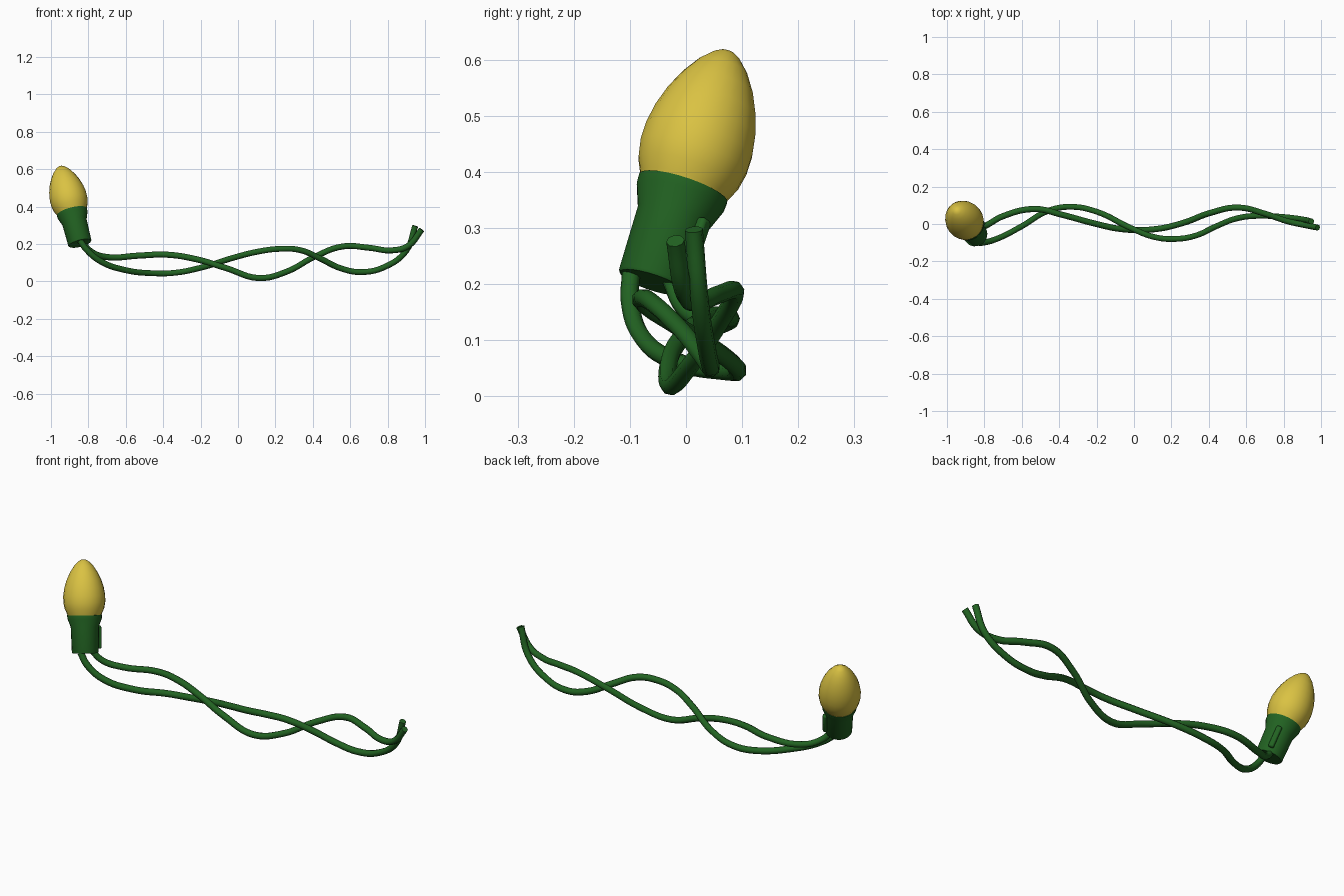
import bpy, math
from mathutils import Vector, Matrix

if "Cube" in bpy.data.objects:
    bpy.data.objects.remove(bpy.data.objects["Cube"])

def material(name, color):
    m = bpy.data.materials.new(name)
    m.diffuse_color = color
    m.use_nodes = True
    m.node_tree.nodes["Principled BSDF"].inputs["Base Color"].default_value = m.diffuse_color
    return m

GREEN = material("green_plastic", (0.016, 0.125, 0.016, 1))
YELLOW = material("yellow_glass", (0.70, 0.54, 0.055, 1))

# Shared tilted axis of socket and bulb
BASE = Vector((-0.845, -0.06, 0.203))
TIP = Vector((-0.95, 0.075, 0.615))
AXIS = (TIP - BASE).normalized()
SIDE = Vector((0.6, 0.8, 0))
SIDE = (SIDE - AXIS * SIDE.dot(AXIS)).normalized()
FRAME = Matrix.Translation(BASE) @ Matrix((SIDE, AXIS.cross(SIDE), AXIS)).transposed().to_4x4()

def finish(obj, mat, angle=40):
    obj.data.materials.clear()
    obj.data.materials.append(mat)
    bpy.ops.object.select_all(action='DESELECT')
    obj.select_set(True)
    bpy.context.view_layer.objects.active = obj
    bpy.ops.object.shade_smooth_by_angle(angle=math.radians(angle))

def lathe(name, profile, mat, sides=24, angle=40):
    """Revolve (radius, height) points; zero radius makes a pole."""
    verts, faces, rings = [], [], []
    for r, h in profile:
        n = 1 if r == 0 else sides
        rings.append(range(len(verts), len(verts) + n))
        verts += [(r * math.cos(math.tau * i / sides), r * math.sin(math.tau * i / sides), h)
                  for i in range(n)]
    for a, b in zip(rings, rings[1:]):
        for i in range(sides):
            j = (i + 1) % sides
            quad = [a[i % len(a)], a[j % len(a)], b[j % len(b)], b[i % len(b)]]
            faces.append(list(dict.fromkeys(quad)))
    me = bpy.data.meshes.new(name)
    me.from_pydata(verts, [], faces)
    obj = bpy.data.objects.new(name, me)
    bpy.context.collection.objects.link(obj)
    obj.matrix_world = FRAME
    finish(obj, mat, angle)

# Socket with flared rim
lathe("socket", [(0, 0), (0.061, 0), (0.064, 0.005), (0.067, 0.125), (0.082, 0.165),
                 (0.083, 0.182), (0.07, 0.185), (0, 0.185)], GREEN)

# Pointed bulb
lathe("bulb", [(0, 0.17), (0.076, 0.17), (0.083, 0.188), (0.094, 0.212), (0.1, 0.243),
               (0.1, 0.275), (0.094, 0.312), (0.083, 0.348), (0.066, 0.385),
               (0.045, 0.417), (0.024, 0.438), (0.012, 0.445), (0, 0.447)], YELLOW, angle=60)

# Clip rib along the side of the socket
bpy.ops.mesh.primitive_cube_add(size=1)
rib = bpy.context.object
rib.name = "socket_rib"
rib.matrix_world = FRAME @ Matrix.Translation((0.068, 0, 0.075)) @ Matrix.Diagonal((0.024, 0.026, 0.11, 1))
bpy.ops.object.transform_apply(location=True, rotation=True, scale=True)
bev = rib.modifiers.new("bevel", 'BEVEL')
bev.width = 0.007
bev.segments = 2
finish(rib, GREEN)

def wire(name, points):
    cu = bpy.data.curves.new(name, 'CURVE')
    cu.dimensions = '3D'
    cu.bevel_depth = 0.0163
    cu.bevel_resolution = 2
    cu.resolution_u = 6
    cu.use_fill_caps = True
    sp = cu.splines.new('BEZIER')
    sp.bezier_points.add(len(points) - 1)
    for bp, p in zip(sp.bezier_points, points):
        bp.co = p
        bp.handle_left_type = bp.handle_right_type = 'AUTO'
    obj = bpy.data.objects.new(name, cu)
    bpy.context.collection.objects.link(obj)
    bpy.ops.object.select_all(action='DESELECT')
    obj.select_set(True)
    bpy.context.view_layer.objects.active = obj
    bpy.ops.object.convert(target='MESH')
    finish(bpy.context.object, GREEN, 50)

# Two loosely twisted wires
wire("wire_upper", [
    (-0.835, -0.03, 0.215), (-0.785, -0.005, 0.16), (-0.70, 0.042, 0.13), (-0.53, 0.08, 0.138),
    (-0.38, 0.048, 0.143), (-0.22, 0.005, 0.118), (-0.06, -0.028, 0.07), (0.11, -0.028, 0.018),
    (0.26, 0.005, 0.052), (0.41, 0.06, 0.132), (0.56, 0.088, 0.187), (0.70, 0.055, 0.18),
    (0.82, 0.015, 0.166), (0.91, -0.005, 0.19), (0.982, -0.019, 0.277)])
wire("wire_lower", [
    (-0.845, -0.098, 0.22), (-0.81, -0.1, 0.17), (-0.73, -0.078, 0.105), (-0.60, -0.012, 0.06),
    (-0.46, 0.07, 0.044), (-0.34, 0.092, 0.046), (-0.20, 0.066, 0.073), (-0.02, -0.02, 0.128),
    (0.11, -0.07, 0.16), (0.22, -0.08, 0.174), (0.33, -0.062, 0.168), (0.44, -0.012, 0.122),
    (0.55, 0.03, 0.07), (0.66, 0.044, 0.05), (0.79, 0.038, 0.08), (0.90, 0.025, 0.165),
    (0.948, 0.014, 0.297)])
